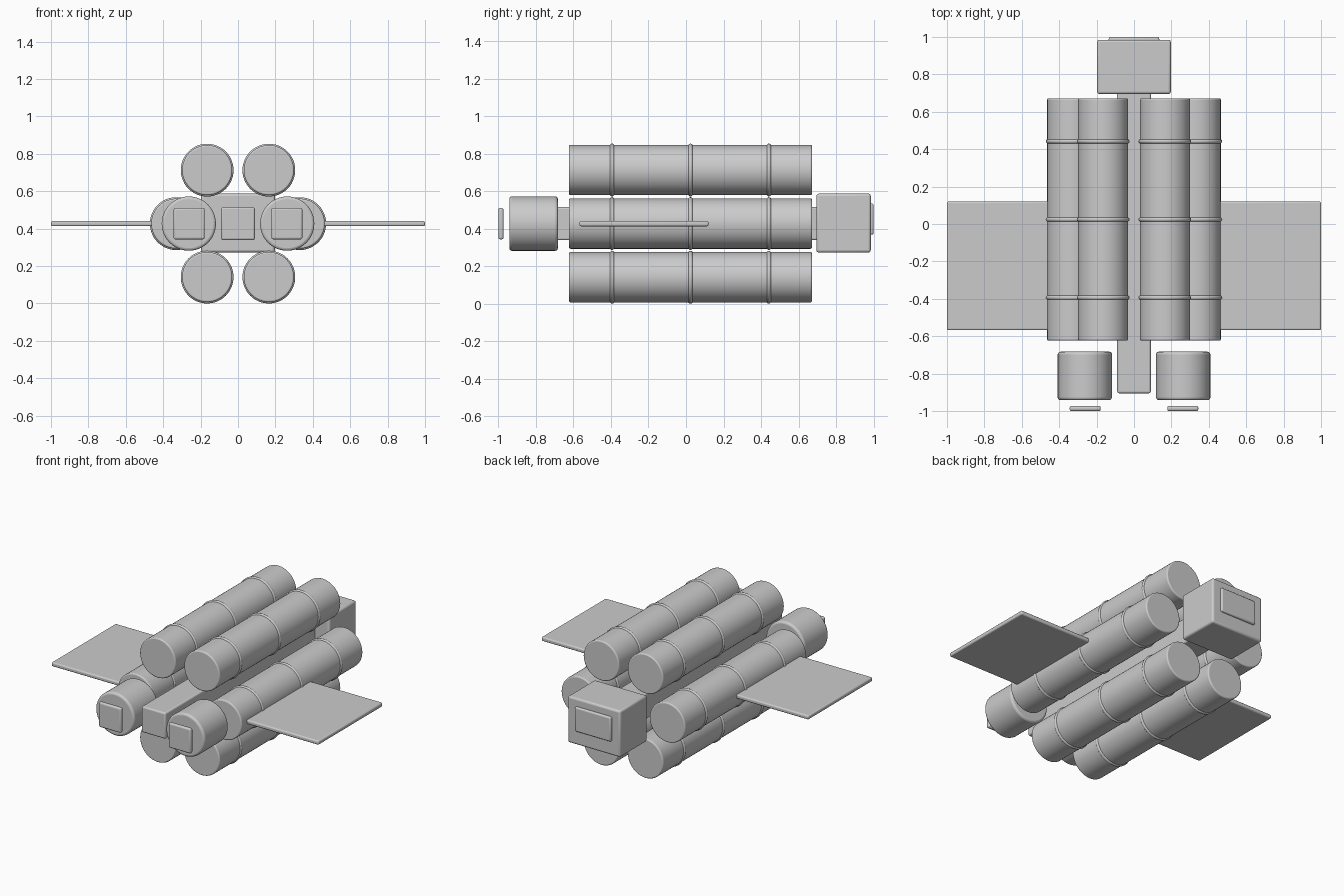
import bpy, math

if "Cube" in bpy.data.objects:
    bpy.data.objects.remove(bpy.data.objects["Cube"])

ZC = 0.427          # height of the central axis
R_HEX = 0.33        # distance of the tubes from the axis


def finish(ob, name, bevel):
    ob.name = name
    if bevel:
        m = ob.modifiers.new("bevel", "BEVEL")
        m.width = bevel
        m.segments = 3
        m.limit_method = "ANGLE"
        m.angle_limit = math.radians(40)
    bpy.ops.object.shade_smooth_by_angle(angle=math.radians(35))
    return ob


def box(name, lo, hi, bevel=0.01):
    bpy.ops.mesh.primitive_cube_add(size=1, location=[(a + b) / 2 for a, b in zip(lo, hi)])
    ob = bpy.context.object
    ob.scale = [b - a for a, b in zip(lo, hi)]
    bpy.ops.object.transform_apply(location=False, rotation=False, scale=True)
    return finish(ob, name, bevel)


def drum(name, x, z, r, y0, y1, bevel):
    bpy.ops.mesh.primitive_cylinder_add(vertices=48, radius=r, depth=y1 - y0,
                                        location=(x, (y0 + y1) / 2, z),
                                        rotation=(math.pi / 2, 0, 0))
    return finish(bpy.context.object, name, bevel)


# Six long tubes in a hexagon, each with three bands
for i in range(6):
    a = i * math.pi / 3
    x, z = R_HEX * math.cos(a), ZC + R_HEX * math.sin(a)
    drum(f"tube_{i}", x, z, 0.134, -0.624, 0.672, 0.008)
    for j, y in enumerate((-0.394, 0.024, 0.442)):
        bpy.ops.mesh.primitive_torus_add(location=(x, y, z), rotation=(math.pi / 2, 0, 0),
                                         major_segments=48, minor_segments=12,
                                         major_radius=0.129, minor_radius=0.012)
        finish(bpy.context.object, f"tube_band_{i}_{j}", 0)

# Central spine, rear module and its hatch
box("spine", (-0.09, -0.905, ZC - 0.088), (0.09, 0.72, ZC + 0.088))
box("rear_module", (-0.197, 0.695, 0.273), (0.197, 0.985, 0.587), 0.013)
box("rear_hatch", (-0.135, 0.97, 0.368), (0.135, 1.0, 0.534), 0.01)

# Mirrored front pods, front plates and side panels
for side, s in (("left", -1), ("right", 1)):
    drum(f"front_pod_{side}", s * 0.263, ZC, 0.145, -0.942, -0.683, 0.014)
    c = s * 0.261
    box(f"front_plate_{side}", (c - 0.083, -1.0, ZC - 0.084), (c + 0.083, -0.973, ZC + 0.084), 0.01)
    c = s * 0.72
    box(f"side_panel_{side}", (c - 0.28, -0.568, ZC - 0.014), (c + 0.28, 0.12, ZC + 0.014), 0.009)
